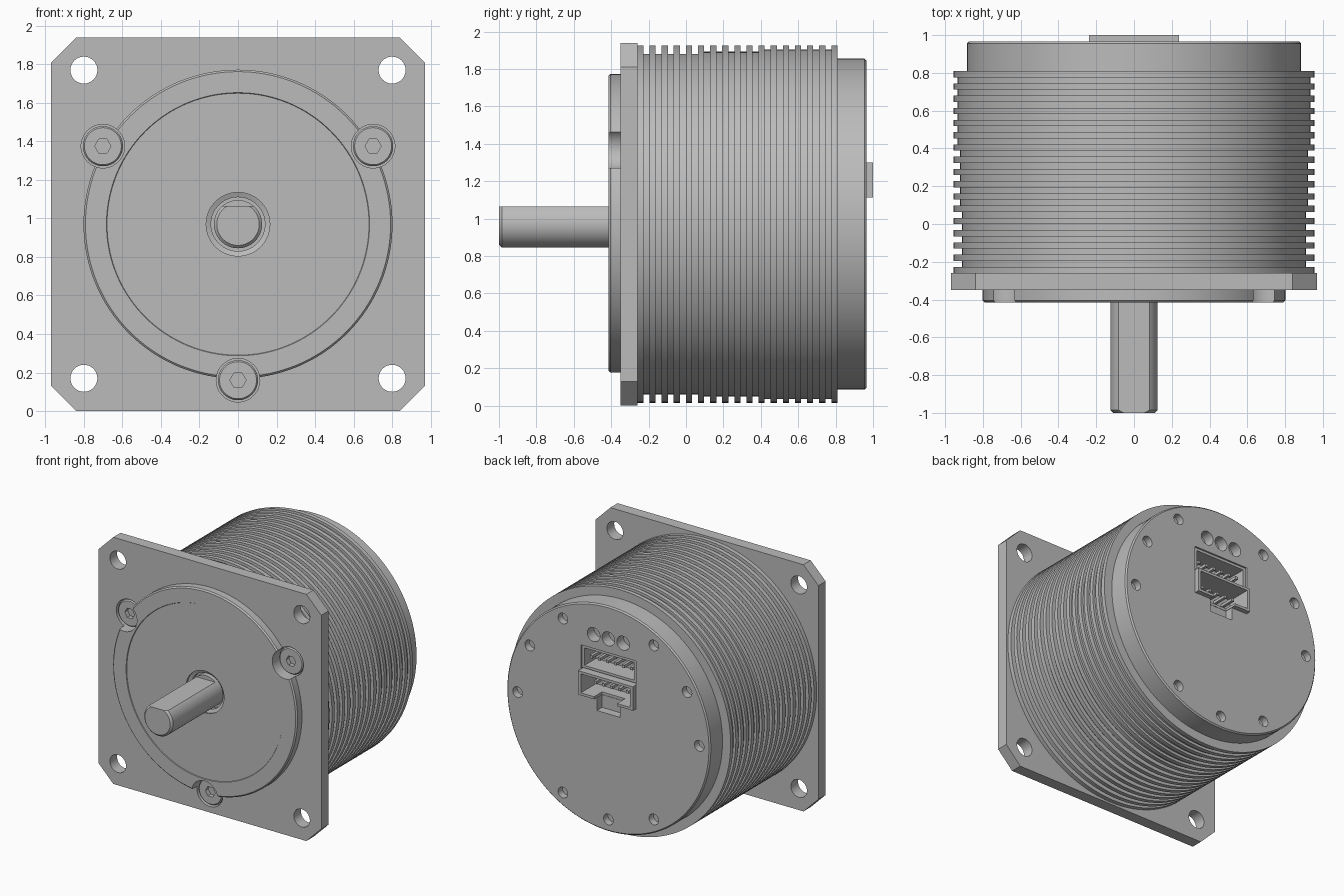
import bpy, bmesh, math
from mathutils import Matrix, Vector

cube = bpy.data.objects.get("Cube")
if cube:
    bpy.data.objects.remove(cube)

CZ = 0.97  # height of the motor axis
metal = bpy.data.materials.new("grey_metal")
metal.use_nodes = True
GREY = (0.5, 0.5, 0.5, 1)
metal.diffuse_color = GREY
metal.node_tree.nodes["Principled BSDF"].inputs["Base Color"].default_value = GREY


def make(name, bm):
    bmesh.ops.recalc_face_normals(bm, faces=bm.faces)
    mesh = bpy.data.meshes.new(name)
    bm.to_mesh(mesh)
    bm.free()
    mesh.materials.append(metal)
    ob = bpy.data.objects.new(name, mesh)
    bpy.context.collection.objects.link(ob)
    return ob


def lathe(name, profile, x=0, z=CZ, sides=128):
    """Solid turned around an axis along y; profile holds (radius, y)."""
    bm = bmesh.new()
    rings = []
    for r, y in profile:
        rings.append([bm.verts.new((x + r * math.cos(a), y, z + r * math.sin(a)))
                      for a in (2 * math.pi * i / sides for i in range(sides))])
    for a, b in zip(rings, rings[1:]):
        for i in range(sides):
            j = (i + 1) % sides
            bm.faces.new((a[i], a[j], b[j], b[i]))
    bm.faces.new(rings[0])
    bm.faces.new(rings[-1])
    return make(name, bm)


def rod(name, r, y0, y1, x=0, z=CZ, sides=32):
    return lathe(name, [(r, y0), (r, y1)], x, z, sides)


def box(name, x0, x1, y0, y1, z0, z1):
    bm = bmesh.new()
    mid = Vector((x0 + x1, y0 + y1, z0 + z1)) / 2
    size = Matrix.Diagonal((x1 - x0, y1 - y0, z1 - z0, 1))
    bmesh.ops.create_cube(bm, size=1, matrix=Matrix.Translation(mid) @ size)
    return make(name, bm)


def activate(ob):
    bpy.ops.object.select_all(action='DESELECT')
    ob.select_set(True)
    bpy.context.view_layer.objects.active = ob


def cut(ob, *cutters):
    activate(ob)
    for c in cutters:
        mod = ob.modifiers.new("cut", 'BOOLEAN')
        mod.operation, mod.solver, mod.object = 'DIFFERENCE', 'EXACT', c
        bpy.ops.object.modifier_apply(modifier=mod.name)
        bpy.data.objects.remove(c)


def polar(r, degrees):
    a = math.radians(degrees)
    return r * math.cos(a), CZ + r * math.sin(a)


# Square flange with chamfered corners and four mounting holes
H, C = 0.97, 0.13
bm = bmesh.new()
outline = [(H, H - C), (H - C, H), (C - H, H), (-H, H - C),
           (-H, C - H), (C - H, -H), (H - C, -H), (H, C - H)]
face = bm.faces.new([bm.verts.new((x, -0.35, CZ + z)) for x, z in outline])
ext = bmesh.ops.extrude_face_region(bm, geom=[face])["geom"]
bmesh.ops.translate(bm, vec=(0, 0.09, 0),
                    verts=[v for v in ext if isinstance(v, bmesh.types.BMVert)])
flange = make("mounting_flange", bm)
cut(flange, *[rod("cutter", 0.07, -0.5, 0, sx * 0.8, CZ + sz * 0.8)
              for sx in (-1, 1) for sz in (-1, 1)])

# Raised pilot disc with a shallow inner face and a stepped shaft bore
pilot = lathe("pilot_disc", [(0.14, -0.32), (0.14, -0.385), (0.165, -0.395), (0.165, -0.41),
                             (0.68, -0.41), (0.683, -0.415), (0.792, -0.415),
                             (0.802, -0.405), (0.802, -0.29)])

# Three counterbored socket screws
for k, angle in enumerate((30, 150, 270)):
    x, z = polar(0.81, angle)
    for part in (flange, pilot):
        cut(part, rod("cutter", 0.113, -0.6, -0.3, x, z, 48))
    screw = lathe("flange_screw_%d" % k, [(0.104, -0.27), (0.104, -0.335), (0.096, -0.345)],
                  x, z, 48)
    cut(screw, rod("cutter", 0.042, -0.5, -0.31, x, z, 6))

# Shaft with a flat on top
shaft = lathe("drive_shaft", [(0.125, -0.3), (0.125, -0.985), (0.11, -1.0)], sides=64)
cut(shaft, box("cutter", -0.3, 0.3, -1.2, -0.4, CZ + 0.095, CZ + 0.4))

# Finned body: grooves get shallower toward the rear
FINS, PITCH, THICK = 17, 0.0648, 0.033
profile = []
for i in range(FINS):
    y = -0.26 + i * PITCH
    groove = 0.91 if i < 5 else 0.922 if i < 10 else 0.935
    profile += [(0.955, y), (0.955, y + THICK)]
    if i < FINS - 1:
        profile += [(groove, y + THICK), (groove, y + PITCH)]
body = lathe("finned_body", profile)

# Rear cap
cap = lathe("rear_cap", [(0.885, 0.72), (0.885, 0.955), (0.875, 0.965)])
screw_holes = [rod("cutter", 0.042, 0.91, 1.1, *polar(0.79, a), 24)
               for a in range(0, 360, 30) if a not in (90, 210, 330)]
lamp_holes = [rod("cutter", 0.055, 0.88, 1.1, i * 0.128, 1.6, 32) for i in (-1, 0, 1)]
cut(cap, *screw_holes, *lamp_holes,
    box("cutter", -0.24, 0.24, 0.76, 1.1, 1.11, 1.49),
    box("cutter", -0.1, 0.1, 0.9, 1.1, 1.01, 1.2))

# Two connector sockets with pins; the lower one stands proud of the cap
for name, z0, z1, front, pins in (("upper", 1.31, 1.488, 0.955, 6),
                                  ("lower", 1.112, 1.30, 1.0, 5)):
    socket = box(name + "_socket", -0.238, 0.238, 0.75, front, z0, z1)
    cut(socket, box("cutter", -0.215, 0.215, 0.8, 1.1, z0 + 0.02, z1 - 0.02))
    if name == "lower":
        cut(socket, box("cutter", -0.1, 0.1, 0.9, 1.1, z0 - 0.1, z0 + 0.05))
    for i in range(pins):
        x = (i - (pins - 1) / 2) * 0.07
        zm = (z0 + z1) / 2
        box("%s_pin_%d" % (name, i), x - 0.011, x + 0.011, 0.78, 0.93, zm - 0.011, zm + 0.011)

# Smooth round walls, keep edges crisp
for ob in list(bpy.context.collection.objects):
    if ob.type == 'MESH' and metal.name in ob.data.materials:
        activate(ob)
        bpy.ops.object.shade_smooth_by_angle(angle=math.radians(25))
